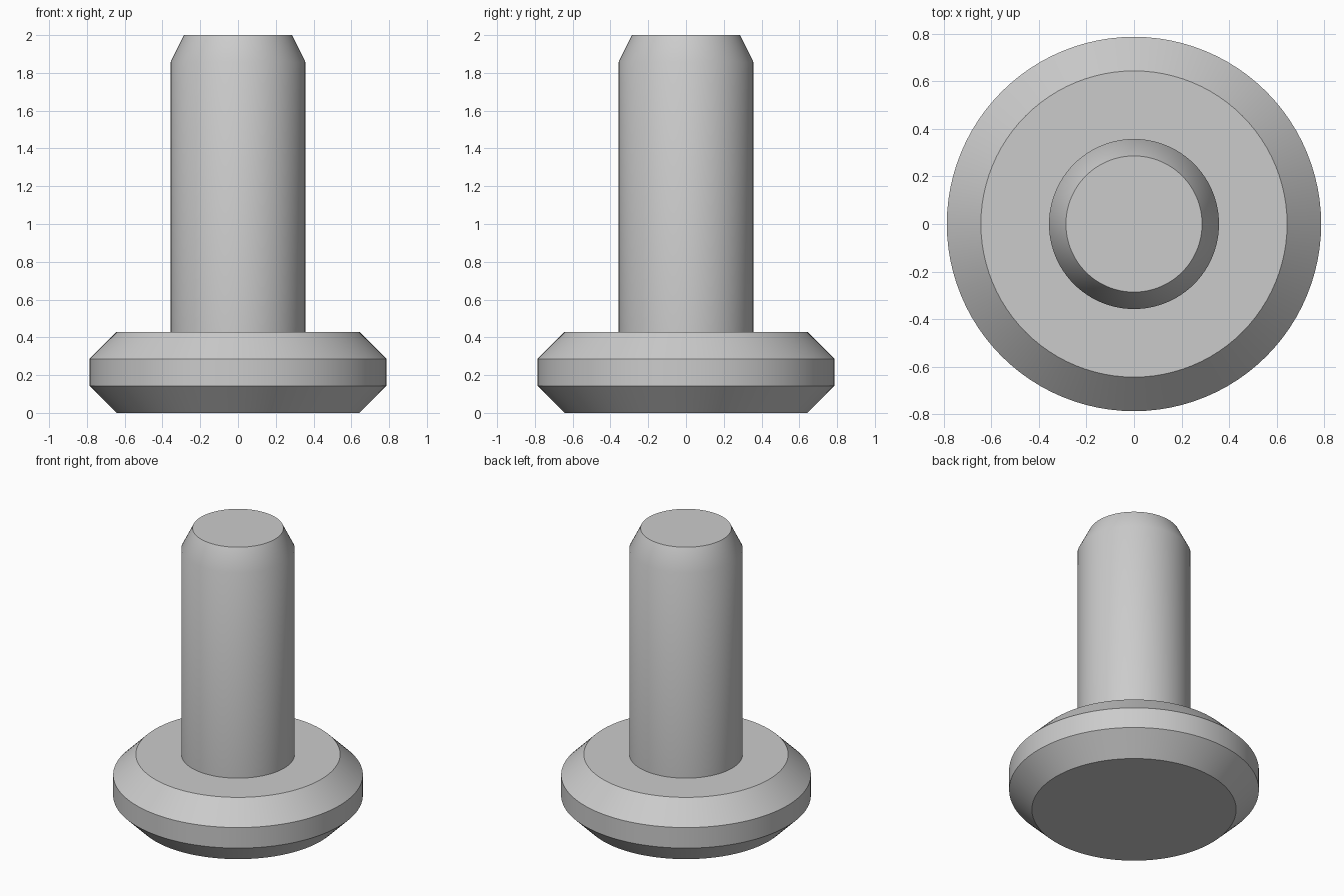
import bpy
import bmesh
from math import cos, sin, tau, radians

SEGMENTS = 96

cube = bpy.data.objects.get("Cube")
if cube:
    bpy.data.objects.remove(cube, do_unlink=True)

# Single grey metal
grey = bpy.data.materials.new("grey_metal")
grey.use_nodes = True
grey.diffuse_color = (0.6, 0.6, 0.6, 1)
grey.node_tree.nodes["Principled BSDF"].inputs["Base Color"].default_value = (0.6, 0.6, 0.6, 1)


def lathe(name, profile):
    """Revolve (radius, height) points around z and cap both ends."""
    bm = bmesh.new()
    rings = [[bm.verts.new((r * cos(tau * i / SEGMENTS), r * sin(tau * i / SEGMENTS), z))
              for i in range(SEGMENTS)] for r, z in profile]
    for low, high in zip(rings, rings[1:]):
        for i in range(SEGMENTS):
            j = (i + 1) % SEGMENTS
            bm.faces.new((low[i], low[j], high[j], high[i]))
    bm.faces.new(reversed(rings[0]))
    bm.faces.new(rings[-1])
    mesh = bpy.data.meshes.new(name)
    bm.to_mesh(mesh)
    bm.free()
    mesh.materials.append(grey)
    obj = bpy.data.objects.new(name, mesh)
    bpy.context.collection.objects.link(obj)
    bpy.ops.object.select_all(action='DESELECT')
    obj.select_set(True)
    bpy.context.view_layer.objects.active = obj
    bpy.ops.object.shade_smooth_by_angle(angle=radians(30))
    return obj


# Bevelled disc head with a straight shank and tapered tip, one closed body
lathe("headed_pin", [
    (0.643, 0), (0.786, 0.143), (0.786, 0.286), (0.643, 0.429),   # head
    (0.357, 0.429), (0.357, 1.857), (0.286, 2),                   # shank and tip
])
